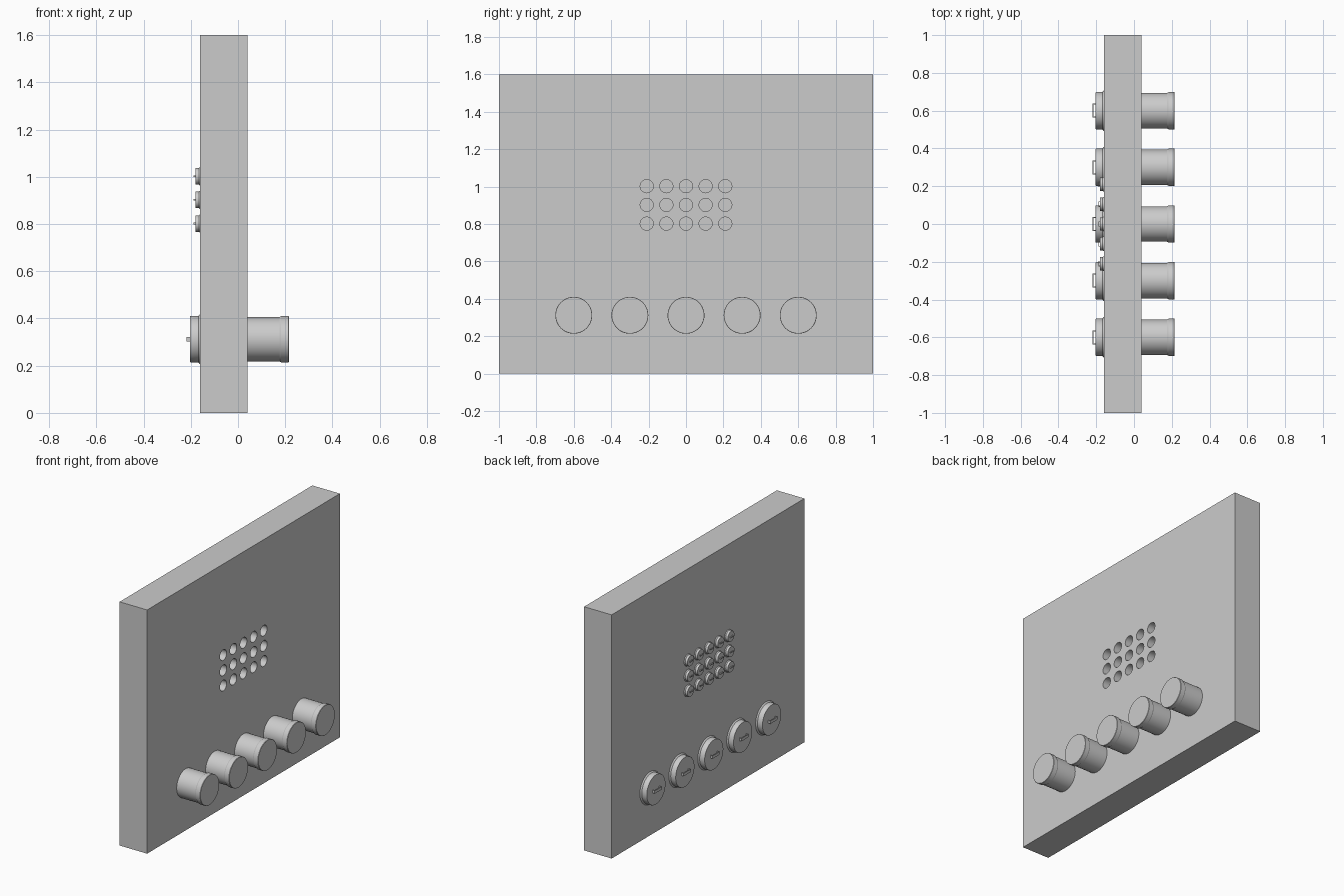
import bpy, bmesh, math
from mathutils import Matrix

if "Cube" in bpy.data.objects:
    bpy.data.objects.remove(bpy.data.objects["Cube"])

grey = bpy.data.materials.new("plain_grey")
grey.diffuse_color = (0.6, 0.6, 0.6, 1)
grey.use_nodes = True
grey.node_tree.nodes["Principled BSDF"].inputs["Base Color"].default_value = grey.diffuse_color


def finish(name, bm, loc=(0, 0, 0), smooth=True):
    bmesh.ops.recalc_face_normals(bm, faces=bm.faces)
    me = bpy.data.meshes.new(name)
    bm.to_mesh(me)
    bm.free()
    me.materials.append(grey)
    ob = bpy.data.objects.new(name, me)
    ob.location = loc
    bpy.context.collection.objects.link(ob)
    if smooth:
        bpy.ops.object.select_all(action='DESELECT')
        ob.select_set(True)
        bpy.context.view_layer.objects.active = ob
        bpy.ops.object.shade_smooth_by_angle(angle=math.radians(30))
    return ob


def lathe(name, profile, loc, n=48):
    """Turn (x, radius) points about the x axis, closing both ends."""
    bm = bmesh.new()
    rings = [[bm.verts.new((x, r * math.cos(2 * math.pi * i / n), r * math.sin(2 * math.pi * i / n)))
              for i in range(n)] for x, r in profile]
    for a, b in zip(rings, rings[1:]):
        for i in range(n):
            j = (i + 1) % n
            bm.faces.new((a[i], a[j], b[j], b[i]))
    bm.faces.new(rings[0])
    bm.faces.new(rings[-1])
    return finish(name, bm, loc)


def add_box(bm, x0, x1, y0, y1, z0, z1):
    m = (Matrix.Translation(((x0 + x1) / 2, (y0 + y1) / 2, (z0 + z1) / 2))
         @ Matrix.Diagonal((x1 - x0, y1 - y0, z1 - z0, 1)))
    bmesh.ops.create_cube(bm, size=1, matrix=m)


def staple(name, x_out, x_in, half, height, t, loc):
    """Squared loop handle: a bar and two legs."""
    bm = bmesh.new()
    h = height / 2
    add_box(bm, x_out, x_out + t, -half, half, -h, h)
    for s in (-1, 1):
        a, b = sorted((s * half, s * (half - t)))
        add_box(bm, x_out + t, x_in, a, b, -h, h)
    return finish(name, bm, loc, smooth=False)


small = [(c * 0.105, 0.802 + r * 0.1) for r in range(3) for c in range(-2, 3)]
large = [(c * 0.3, 0.312) for c in range(-2, 3)]

# wall slab
bm = bmesh.new()
add_box(bm, -0.16, 0.04, -1, 1, 0, 1.6)
wall = finish("wall_slab", bm, smooth=False)

# cutter for the small round bores
bm = bmesh.new()
for y, z in small:
    bmesh.ops.create_cone(bm, cap_ends=True, segments=32, radius1=0.035, radius2=0.035, depth=0.4,
                          matrix=Matrix.Translation((0, y, z)) @ Matrix.Rotation(math.pi / 2, 4, 'Y'))
cutter = finish("bore_cutter", bm, smooth=False)
cutter.hide_render = True
mod = wall.modifiers.new("bores", 'BOOLEAN')
mod.operation = 'DIFFERENCE'
mod.solver = 'EXACT'
mod.object = cutter
bpy.context.view_layer.objects.active = wall
bpy.ops.object.modifier_apply(modifier=mod.name)
bpy.data.objects.remove(cutter, do_unlink=True)
bpy.context.view_layer.objects.active = wall
bpy.ops.object.select_all(action='DESELECT')
wall.select_set(True)
bpy.ops.object.shade_smooth_by_angle(angle=math.radians(30))

# small lids closing the bores at the back, with loop handles
for y, z in small:
    lathe("small_lid", [(-0.159, 0.039), (-0.163, 0.038), (-0.166, 0.035), (-0.179, 0.035), (-0.181, 0.034)],
          (0, y, z), 32)
    staple("small_handle", -0.189, -0.18, 0.014, 0.007, 0.003, (0, y, z))

# large barrels at the front, lids and handles at the back
for y, z in large:
    lathe("large_barrel", [(0.039, 0.0935), (0.175, 0.0935), (0.183, 0.0985), (0.213, 0.0985), (0.215, 0.097)],
          (0, y, z))
    lathe("large_lid", [(-0.159, 0.107), (-0.163, 0.105), (-0.168, 0.0985), (-0.2, 0.0985), (-0.203, 0.097)],
          (0, y, z))
    staple("large_handle", -0.219, -0.202, 0.037, 0.018, 0.005, (0, y, z))
